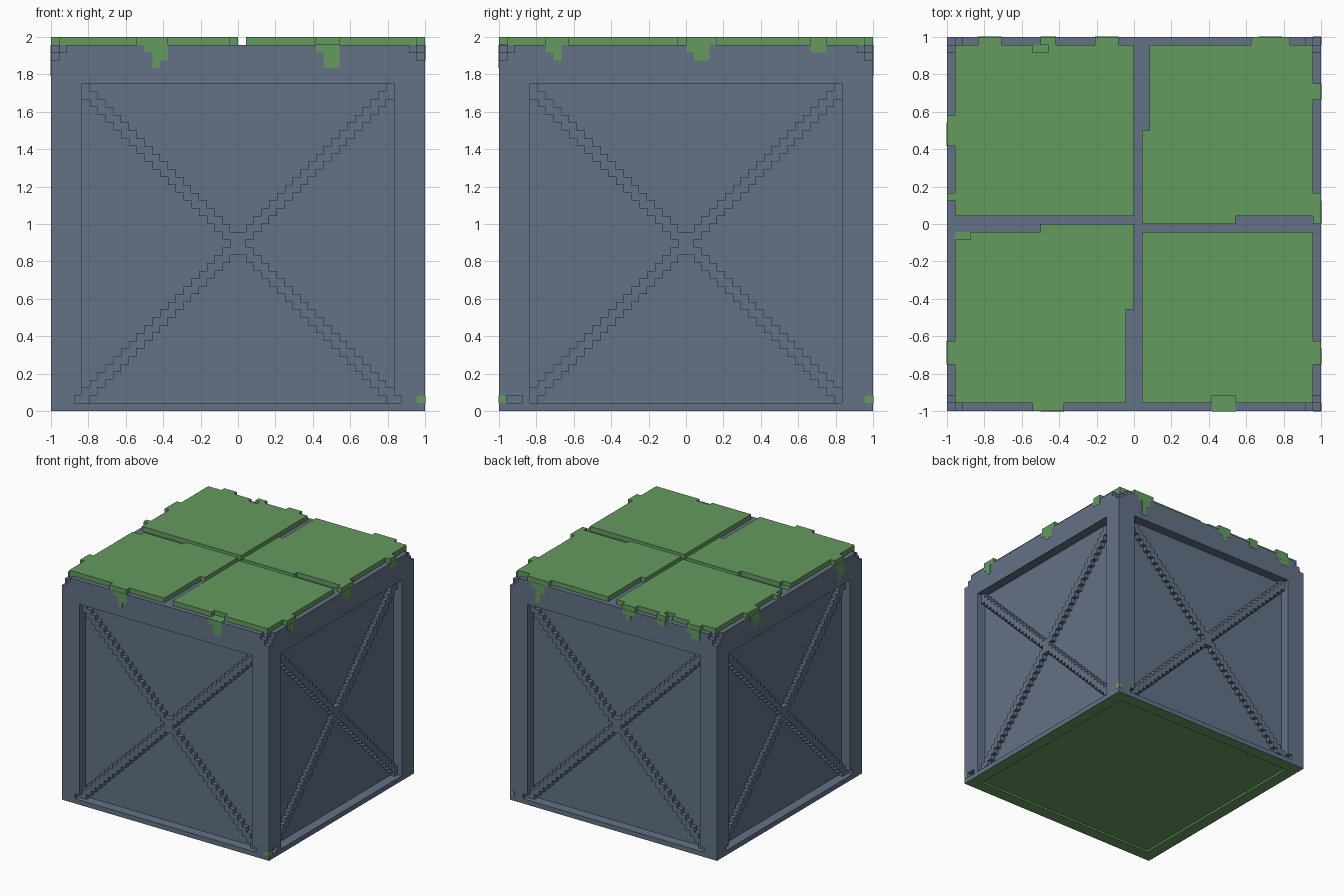
import bpy, bmesh, math
from mathutils import Matrix, Vector

V = 1 / 24  # size of one block; all numbers below are counted in blocks

old = bpy.data.objects.get("Cube")
if old:
    bpy.data.objects.remove(old, do_unlink=True)


def material(name, color):
    m = bpy.data.materials.new(name)
    m.use_nodes = True
    m.diffuse_color = (*color, 1)
    bsdf = m.node_tree.nodes["Principled BSDF"]
    bsdf.inputs["Base Color"].default_value = (*color, 1)
    bsdf.inputs["Roughness"].default_value = 0.9
    return m


METAL = material("slate_metal", (0.127, 0.166, 0.240))
MOSS = material("moss_green", (0.130, 0.325, 0.115))


def prism(bm, points, lo, hi, place):
    """Extrude a flat outline from lo to hi; place maps (a, b, c) to xyz."""
    bottom = [bm.verts.new(place(a, b, lo)) for a, b in points]
    top = [bm.verts.new(place(a, b, hi)) for a, b in points]
    bm.faces.new(bottom)
    bm.faces.new(top)
    n = len(points)
    for i in range(n):
        j = (i + 1) % n
        bm.faces.new((bottom[i], bottom[j], top[j], top[i]))


def upright(a, b, c):
    return Vector((a, b, c)) * V


def on_side(k):
    """Side 0 front, 1 +x, 2 back, 3 -x: (along, height, depth below face)."""
    rot = Matrix.Rotation(k * math.pi / 2, 3, 'Z')
    return lambda u, z, d: rot @ Vector((u, d - 24, z)) * V


def rect(u0, u1, z0, z1):
    return [(u0, z0), (u1, z0), (u1, z1), (u0, z1)]


def finish(bm, name, *mats):
    bmesh.ops.recalc_face_normals(bm, faces=bm.faces)
    mesh = bpy.data.meshes.new(name)
    bm.to_mesh(mesh)
    bm.free()
    for m in mats:
        mesh.materials.append(m)
    obj = bpy.data.objects.new(name, mesh)
    bpy.context.collection.objects.link(obj)
    return obj


# Crate body: a block with recessed panels and stepped top corners
bm = bmesh.new()
prism(bm, rect(-24, 24, -24, 24), 0, 47, upright)
body = finish(bm, "crate_body", METAL, MOSS)


def cut(name, build):
    bm = bmesh.new()
    build(bm)
    cutter = finish(bm, name, METAL)
    cutter.hide_render = True
    mod = body.modifiers.new(name, 'BOOLEAN')
    mod.operation = 'DIFFERENCE'
    mod.solver = 'EXACT'
    mod.object = cutter
    bpy.context.view_layer.objects.active = body
    bpy.ops.object.modifier_apply(modifier=name)
    bpy.data.objects.remove(cutter, do_unlink=True)


def panels(bm):
    for k in range(4):
        prism(bm, rect(-20, 20, 1, 42), -1, 2, on_side(k))
    # shallow hollow underneath
    prism(bm, rect(-21.5, 21.5, -21.5, 21.5), -1, 0.4, upright)


def notches(bm):
    # slots where brace ends run into the posts
    for k in (0, 2, 3):
        for s in (-1, 1):
            prism(bm, rect(*sorted((19.5 * s, 21 * s)), 1, 2), -1, 1, on_side(k))
    prism(bm, rect(-23, -21, 1, 2), -1, 1, on_side(1))


def corner_posts(bm):
    for sx in (-1, 1):
        for sy in (-1, 1):
            prism(bm, rect(*sorted((23 * sx, 25 * sx)), *sorted((23 * sy, 25 * sy))),
                  45, 48, upright)


def corner_steps(bm):
    for sx in (-1, 1):
        for sy in (-1, 1):
            outline = [(22, 25), (22, 23), (23, 23), (23, 22), (25, 22), (25, 25)]
            prism(bm, [(x * sx, y * sy) for x, y in outline], 46, 48, upright)


cut("panel_cutter", panels)
cut("notch_cutter", notches)
cut("corner_cutter", corner_posts)
cut("step_cutter", corner_steps)

# Mossy underside
for p in body.data.polygons:
    inside = max(abs(p.center.x), abs(p.center.y)) < 21.6 * V
    p.material_index = 1 if inside and p.center.z < 0.5 * V else 0

# Stair-stepped cross braces, one block proud of each panel
for k, side in enumerate(("front", "right", "back", "left")):
    bm = bmesh.new()
    for s in (-1, 1):
        near, far = [], []
        for row in range(41):
            lo, hi = max(row - 1, 0) - 20, row + 1 - 20
            near += [(s * lo, 42 - row), (s * lo, 41 - row)]
            far += [(s * hi, 42 - row), (s * hi, 41 - row)]
        # drop repeated and straight-through points
        loop = near + far[::-1]
        loop = [p for i, p in enumerate(loop) if p != loop[i - 1]]
        prism(bm, loop, 1, 2, on_side(k))
    finish(bm, side + "_cross_brace", METAL)

# Four moss slabs on the lid
slabs = {
    "back_left_slab": [(-23, 1), (0, 1), (0, 23), (-11, 23), (-11, 22),
                       (-13, 22), (-13, 23), (-23, 23)],
    "back_right_slab": [(1, 0), (13, 0), (13, 1), (23, 1), (23, 23),
                        (2, 23), (2, 12), (1, 12)],
    "front_left_slab": [(-23, -23), (-1, -23), (-1, -11), (0, -11), (0, 0),
                        (-12, 0), (-12, -1), (-21, -1), (-21, -2), (-23, -2)],
    "front_right_slab": [(1, -23), (10, -23), (10, -22), (13, -22),
                         (13, -23), (23, -23), (23, -1), (1, -1)],
}
for name, outline in slabs.items():
    bm = bmesh.new()
    prism(bm, outline, 47, 48, upright)
    finish(bm, "moss_" + name, MOSS)

# Moss patches lying level with the lid in the slab nicks
bm = bmesh.new()
for r in ((10, 13, -24, -22), (-13, -11, 22, 23), (-23, -21, -2, -1)):
    prism(bm, rect(*r), 46.95, 47.06, upright)
finish(bm, "moss_lid_patches", MOSS)

# Moss tabs reaching the lid edge: per side (start, end)
tabs = [
    [(-13, -9)],
    [(-18, -15), (0, 4), (16, 18)],
    [(-20, -15), (2, 5), (10, 12), (17, 20)],
    [(-14, -10), (-4, -3), (15, 18)],
]
# Moss drips down the faces: per side (start, end, low, high)
drips = [
    [(-12, -9, 46, 47), (-11, -9, 45, 46), (-11, -10, 44, 45),
     (10, 13, 46, 47), (11, 13, 44, 46)],
    [(-18, -16, 46, 47), (-17, -16, 45, 46), (0, 3, 46, 47),
     (1, 3, 45, 46), (16, 18, 46, 47), (23, 24, 1, 2), (-24, -23, 1, 2)],
    [(-19, -16, 46, 47), (-18, -16, 45, 46), (-18, -17, 43, 45),
     (2, 5, 46, 47), (3, 4, 45, 46), (10, 12, 46, 47),
     (17, 20, 46, 47), (18, 20, 45, 46), (-24, -23, 1, 2)],
    [(-13, -10, 46, 47), (-12, -10, 45, 46), (-12, -11, 44, 45),
     (15, 18, 46, 47), (16, 18, 44, 46), (16, 17, 43, 44)],
]
for k, side in enumerate(("front", "right", "back", "left")):
    bm = bmesh.new()
    for a, b in tabs[k]:
        prism(bm, rect(a, b, 47, 48), 0, 1, on_side(k))
    finish(bm, side + "_moss_tabs", MOSS)
    bm = bmesh.new()
    for d in drips[k]:
        prism(bm, rect(*d), -0.05, 0.1, on_side(k))
    finish(bm, side + "_moss_drips", MOSS)

# Moss block on the low front corner
bm = bmesh.new()
prism(bm, rect(23, 24, 1, 2), -0.05, 0.1, on_side(0))
finish(bm, "corner_moss", MOSS)
